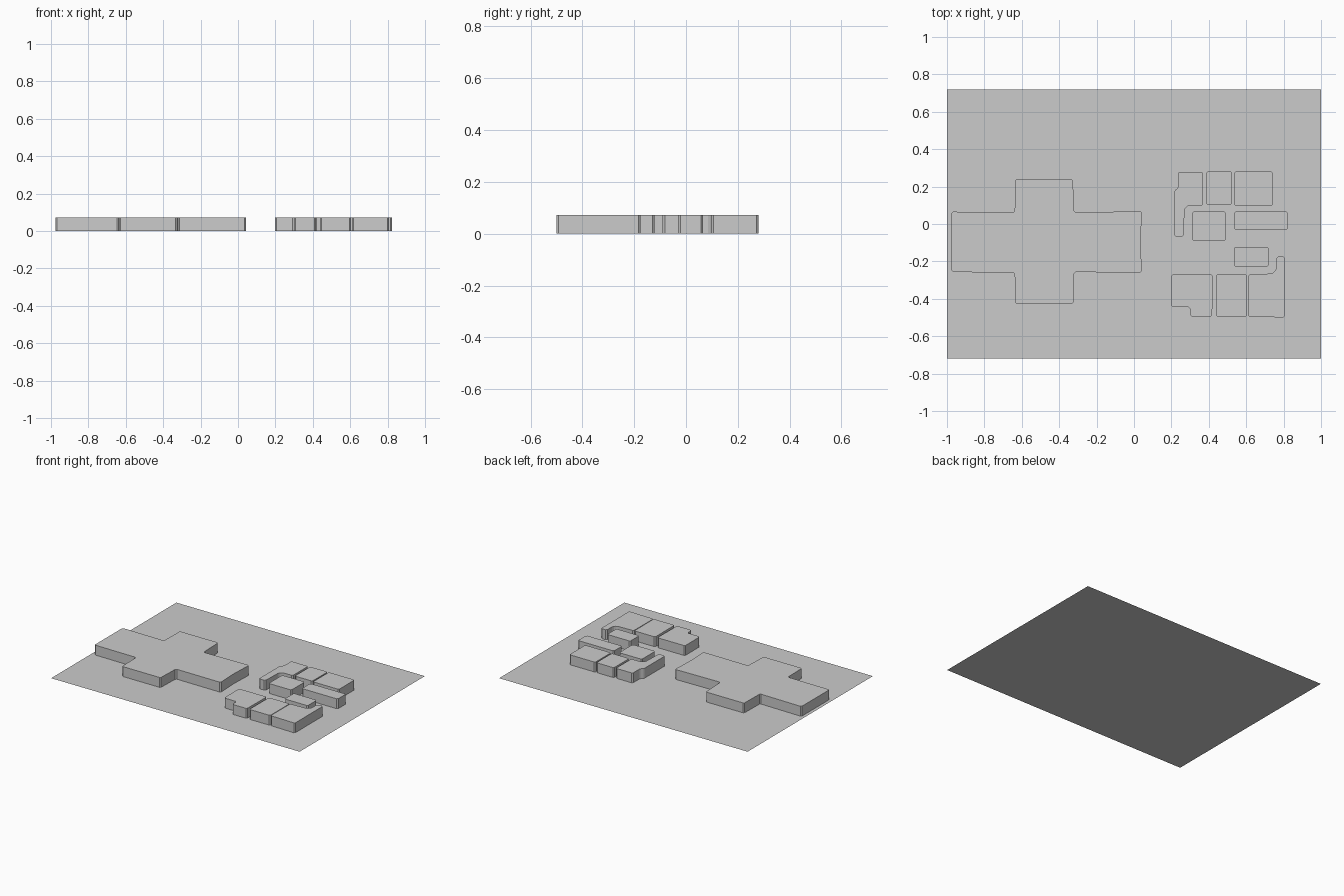
import bpy
import bmesh

cube = bpy.data.objects.get("Cube")
if cube:
    bpy.data.objects.remove(cube, do_unlink=True)

HEIGHT = 0.072

grey = bpy.data.materials.new("plain_grey")
grey.use_nodes = True
colour = (0.6, 0.6, 0.6, 1)
grey.diffuse_color = colour
grey.node_tree.nodes["Principled BSDF"].inputs["Base Color"].default_value = colour


def add_object(name, bm):
    mesh = bpy.data.meshes.new(name)
    bm.to_mesh(mesh)
    bm.free()
    mesh.materials.append(grey)
    obj = bpy.data.objects.new(name, mesh)
    bpy.context.collection.objects.link(obj)
    return obj


def block(name, outline, chamfer=0.008):
    """Raise an outline into a flat-topped block with trimmed vertical corners."""
    bm = bmesh.new()
    base = bm.faces.new([bm.verts.new((x, y, 0)) for x, y in outline])
    raised = bmesh.ops.extrude_face_region(bm, geom=[base])["geom"]
    for vert in raised:
        if isinstance(vert, bmesh.types.BMVert):
            vert.co.z = HEIGHT
    upright = [e for e in bm.edges if abs(e.verts[0].co.z - e.verts[1].co.z) > HEIGHT / 2]
    bmesh.ops.bevel(bm, geom=upright, offset=chamfer, segments=1, affect="EDGES")
    bmesh.ops.recalc_face_normals(bm, faces=bm.faces)
    # The ground sheet closes the block underneath
    floor = [f for f in bm.faces if all(v.co.z < HEIGHT / 2 for v in f.verts)]
    bmesh.ops.delete(bm, geom=floor, context="FACES_ONLY")
    return add_object(name, bm)


def rectangle(left, right, front, back):
    return [(left, front), (right, front), (right, back), (left, back)]


# Thin ground sheet
bm = bmesh.new()
bm.faces.new([bm.verts.new((x, y, 0)) for x, y in rectangle(-1, 1, -0.72, 0.72)])
add_object("ground_sheet", bm)

# Large cross-shaped block, with a slight waist in its right end
block("cross_block", [
    (-0.975, -0.257), (-0.638, -0.26), (-0.635, -0.427), (-0.325, -0.427),
    (-0.32, -0.257), (0.042, -0.26), (0.035, -0.1), (0.042, 0.068),
    (-0.32, 0.062), (-0.327, 0.24), (-0.635, 0.24), (-0.638, 0.06),
    (-0.975, 0.066)])

# Rectangular blocks
for name, sides in {
    "back_middle_block": (0.385, 0.525, 0.103, 0.28),
    "back_right_block": (0.535, 0.743, 0.098, 0.28),
    "courtyard_block": (0.31, 0.492, -0.09, 0.066),
    "long_side_block": (0.535, 0.823, -0.03, 0.066),
    "short_side_block": (0.535, 0.72, -0.228, -0.122),
    "front_middle_block": (0.438, 0.605, -0.495, -0.27),
}.items():
    block(name, rectangle(*sides))

# Blocks with a notch or a narrow wing
block("back_left_block", [
    (0.215, -0.067), (0.266, -0.067), (0.27, 0.08), (0.29, 0.1), (0.37, 0.1),
    (0.37, 0.278), (0.235, 0.278), (0.235, 0.19), (0.215, 0.18)])
block("front_left_block", [
    (0.198, -0.443), (0.3, -0.445), (0.3, -0.495), (0.418, -0.495),
    (0.42, -0.27), (0.198, -0.27)])
block("front_right_block", [
    (0.61, -0.495), (0.807, -0.5), (0.807, -0.175), (0.762, -0.175),
    (0.76, -0.245), (0.74, -0.265), (0.61, -0.27)])
